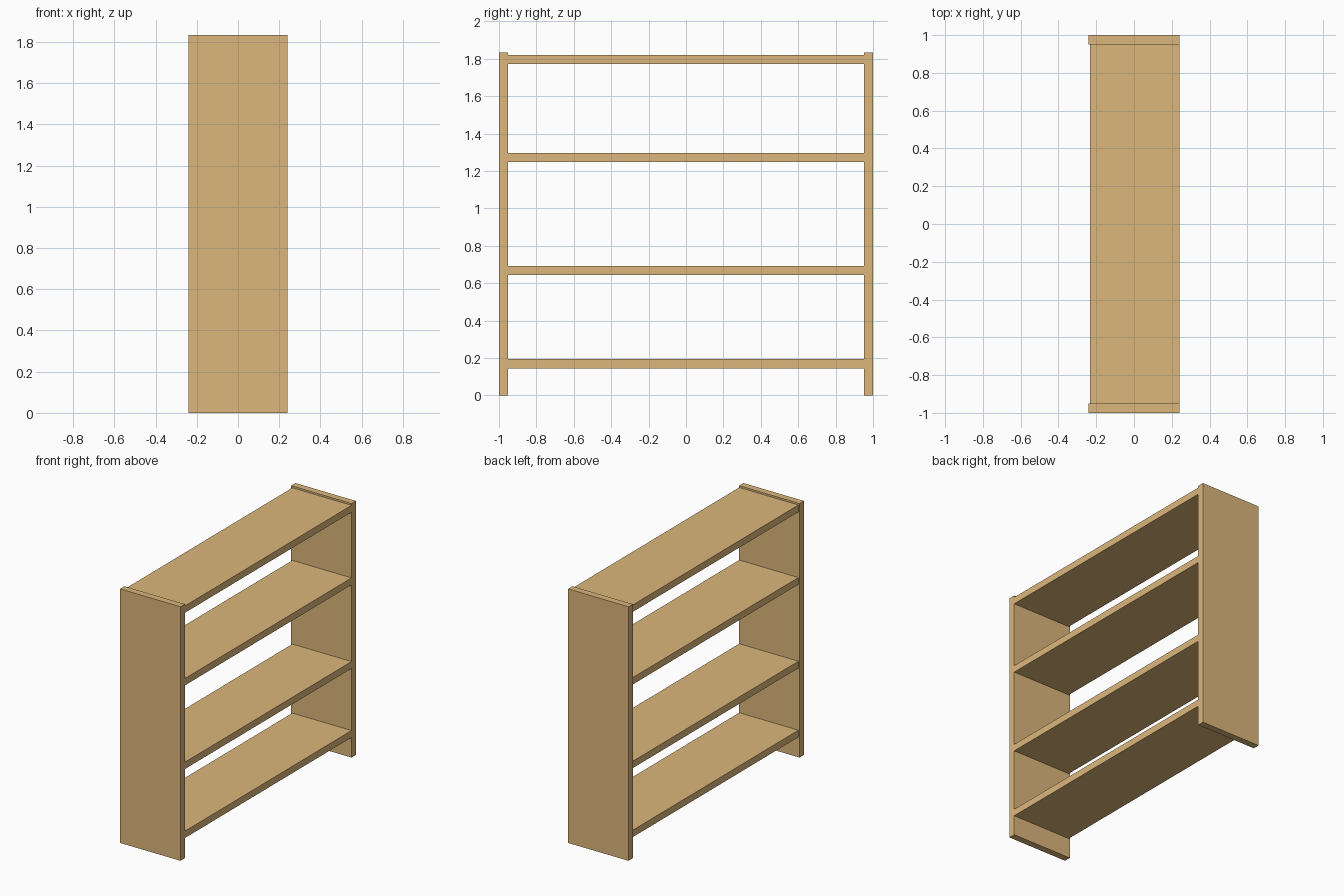
import bpy

if "Cube" in bpy.data.objects:
    bpy.data.objects.remove(bpy.data.objects["Cube"])

wood = bpy.data.materials.new("wood")
wood.diffuse_color = (0.72, 0.47, 0.2, 1)
wood.use_nodes = True
wood.node_tree.nodes["Principled BSDF"].inputs["Base Color"].default_value = wood.diffuse_color


def board(name, x, y, z):
    """Box spanning the given (min, max) ranges."""
    bpy.ops.mesh.primitive_cube_add(size=1, location=[sum(r) / 2 for r in (x, y, z)])
    ob = bpy.context.object
    ob.name = name
    ob.scale = [r[1] - r[0] for r in (x, y, z)]
    bpy.ops.object.transform_apply(location=False, rotation=False, scale=True)
    ob.data.materials.append(wood)
    return ob


HALF_DEPTH = 0.241
HEIGHT = 1.834
INNER = 0.951          # inside face of the side panels
THICK = 0.05

# Upright side panels
for side, y in (("left", (-1, -INNER)), ("right", (INNER, 1))):
    board(side + "_side_panel", (-HALF_DEPTH, HALF_DEPTH), y, (0, HEIGHT))

# Shelves, flush on one edge and slightly set back on the other
for name, z in (("bottom_shelf", 0.145), ("lower_shelf", 0.643),
                ("upper_shelf", 1.247), ("top_shelf", 1.771)):
    board(name, (-0.232, HALF_DEPTH), (-INNER, INNER), (z, z + THICK))
